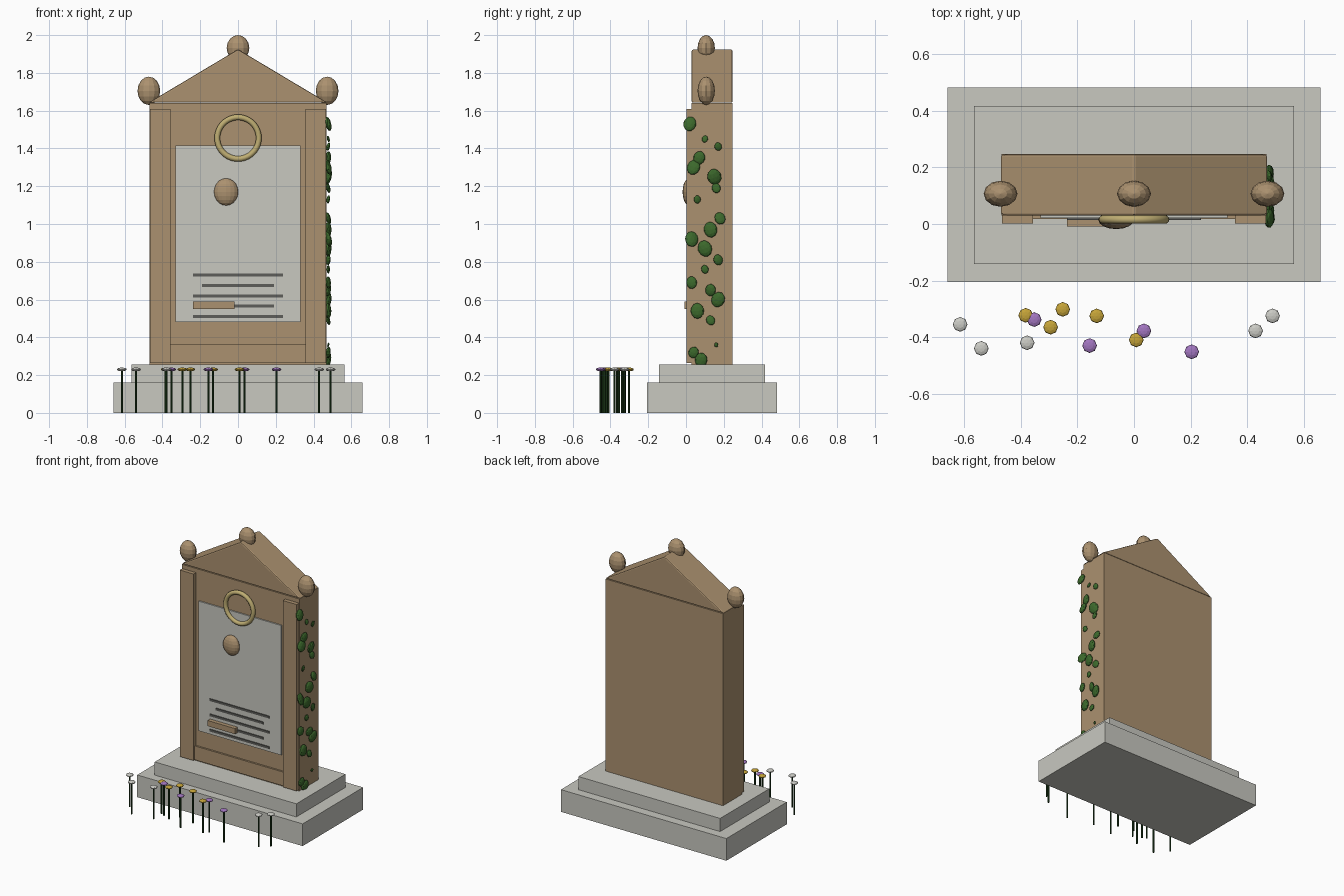
import bpy
import math
import random
from mathutils import Vector

random.seed(4)
default = bpy.data.objects.get("Cube")
if default:
    bpy.data.objects.remove(default, do_unlink=True)


def material(name, r, g, b):
    mat = bpy.data.materials.new(name)
    mat.use_nodes = True
    mat.diffuse_color = (r, g, b, 1)
    mat.node_tree.nodes["Principled BSDF"].inputs["Base Color"].default_value = (r, g, b, 1)
    return mat


sandstone = material("sandstone", .41, .285, .16)
grey_stone = material("grey stone", .58, .58, .53)
ink = material("engraving grey", .11, .11, .1)
brass = material("brass", .52, .42, .17)
leaf_green = material("leaf green", .045, .14, .025)
stem_green = material("stem green", .012, .045, .01)
white = material("white petal", .6, .6, .56)
yellow = material("yellow petal", .56, .37, .04)
purple = material("purple petal", .36, .18, .52)


def finish(name, mat):
    obj = bpy.context.object
    obj.name = name
    obj.data.materials.append(mat)
    return obj


def box(name, mat, x, y, z):
    """Box from (low, high) pairs on each axis."""
    low, high = Vector((x[0], y[0], z[0])), Vector((x[1], y[1], z[1]))
    bpy.ops.mesh.primitive_cube_add(size=1, location=(low + high) / 2)
    obj = finish(name, mat)
    obj.scale = high - low
    return obj


def ellipsoid(name, mat, centre, radii, segments=12, rings=8):
    bpy.ops.mesh.primitive_uv_sphere_add(segments=segments, ring_count=rings, radius=1, location=centre)
    obj = finish(name, mat)
    obj.scale = radii
    return obj


# Stepped plinth
box("plinth_base", grey_stone, (-.66, .66), (-.206, .483), (0, .16))
box("plinth_step", grey_stone, (-.565, .565), (-.142, .418), (.16, .255))

# Upright slab with raised pilasters and bottom rail
box("slab", sandstone, (-.468, .468), (.03, .247), (.255, 1.64))
for side, name in ((-1, "right_pilaster"), (1, "left_pilaster")):
    box(name, sandstone, sorted((side * .357, side * .466)), (.002, .035), (.265, 1.61))
box("bottom_rail", sandstone, (-.357, .357), (.017, .035), (.265, .365))

# Triangular pediment with softened edges
corners = [(-.474, 1.642), (.474, 1.642), (0, 1.925)]
verts = [(x, y, z) for y in (.03, .247) for x, z in corners]
faces = [(0, 1, 2), (5, 4, 3), (0, 3, 4, 1), (1, 4, 5, 2), (2, 5, 3, 0)]
mesh = bpy.data.meshes.new("pediment")
mesh.from_pydata(verts, [], faces)
mesh.materials.append(sandstone)
pediment = bpy.data.objects.new("pediment", mesh)
bpy.context.collection.objects.link(pediment)
bevel = pediment.modifiers.new("soft edges", "BEVEL")
bevel.width = .008
bevel.segments = 2

# Finials on the corners and the peak
for name, x, z, height in (("right_finial", -.472, 1.705, .075),
                           ("left_finial", .472, 1.705, .075),
                           ("peak_finial", 0, 1.932, .068)):
    ellipsoid(name, sandstone, (x, .107, z), (.06, .046, height))

# Inscription panel with engraved lines and a small bar
box("panel", grey_stone, (-.33, .33), (.021, .035), (.48, 1.415))
for i in range(5):
    half = .19 if i % 2 else .237
    z = .73 - i * .055
    box("engraved_line", ink, (-half, half), (.015, .023), (z - .008, z + .008))
box("name_bar", sandstone, (-.237, -.018), (-.008, .023), (.55, .59))

# Wreath ring and oval portrait boss
bpy.ops.mesh.primitive_torus_add(major_radius=.11, minor_radius=.015, major_segments=40,
                                 minor_segments=10, location=(0, .016, 1.455),
                                 rotation=(math.pi / 2, 0, 0))
finish("wreath_ring", brass)
bpy.ops.object.shade_smooth_by_angle(angle=math.radians(60))
ellipsoid("portrait_boss", sandstone, (-.063, .016, 1.17), (.064, .034, .072), 16, 10)

# Ivy leaves climbing the left side: y, z, radius in hundredths
ivy = [(2, 153, 3.8), (10, 145, 1.8), (17, 141, 2.2), (7, 135, 3.5), (4, 130, 3.9),
       (15, 125, 4.2), (16, 119, 2.6), (6, 113, 2.1), (18, 103, 3.2), (13, 97, 4),
       (3, 92, 4), (10, 87, 4.2), (17, 81, 2.8), (10, 76, 2.2), (3, 69, 3.2),
       (13, 65, 3.2), (17, 60, 4), (6, 54, 4), (13, 49, 2.6), (4, 32, 3),
       (8, 28, 3.7), (16, 36, 1.2)]
for y, z, r in ivy:
    bpy.ops.mesh.primitive_ico_sphere_add(subdivisions=2, radius=r / 100,
                                          location=(.478, y / 100, z / 100))
    leaf = finish("ivy_leaf", leaf_green)
    leaf.scale = (.4, .9, 1.05)
    leaf.rotation_euler = (random.uniform(-.5, .5), random.uniform(-.3, .3), random.uniform(-.3, .3))

# Flowers planted in front
beds = {
    white: [(-.615, -.355), (-.54, -.44), (-.378, -.42), (.43, -.378), (.49, -.325)],
    yellow: [(-.383, -.323), (-.252, -.302), (-.295, -.365), (-.132, -.325), (.008, -.41)],
    purple: [(-.353, -.338), (-.157, -.43), (.035, -.378), (.204, -.452)],
}
for petal, spots in beds.items():
    for x, y in spots:
        bpy.ops.mesh.primitive_cylinder_add(vertices=6, radius=.006, depth=.225, location=(x, y, .1125))
        finish("flower_stem", stem_green)
        ellipsoid("flower_head", petal, (x, y, .23), (.026, .026, .01), 8, 6)
